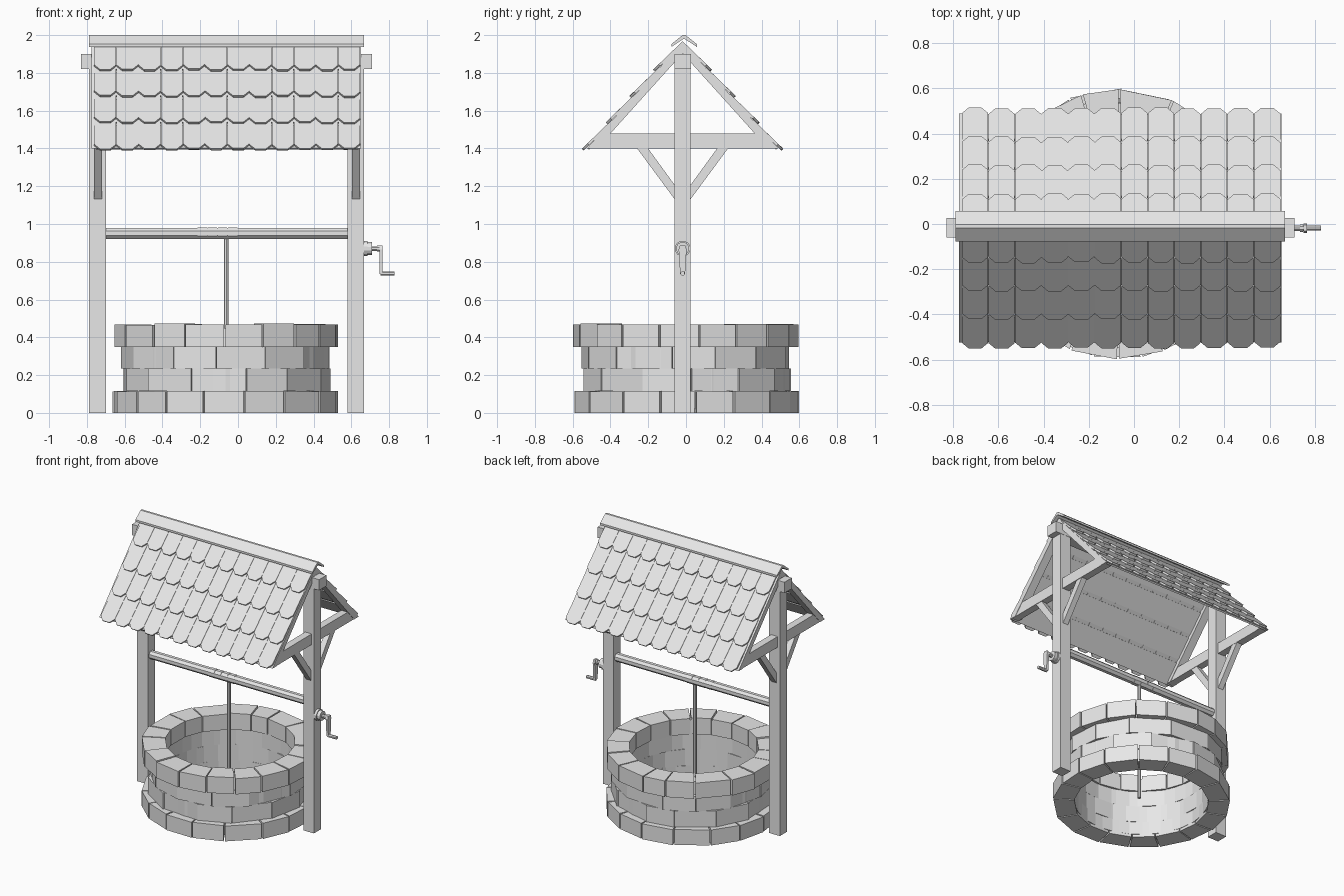
import bpy, bmesh, math, random
from mathutils import Vector

if "Cube" in bpy.data.objects:
    bpy.data.objects.remove(bpy.data.objects["Cube"])

random.seed(4)
mat = bpy.data.materials.new("plain grey")
mat.diffuse_color = (0.8, 0.8, 0.8, 1)
mat.use_nodes = True
mat.node_tree.nodes["Principled BSDF"].inputs["Base Color"].default_value = mat.diffuse_color
CX, CY = -0.065, -0.018          # centre of well ring in x, centre of frame in y


def finish(name, bm):
    bmesh.ops.recalc_face_normals(bm, faces=bm.faces)
    me = bpy.data.meshes.new(name)
    bm.to_mesh(me)
    bm.free()
    me.materials.append(mat)
    ob = bpy.data.objects.new(name, me)
    bpy.context.collection.objects.link(ob)
    return ob


def prism(bm, pts, vec):
    """Extrude a closed 3D outline along vec."""
    a = [bm.verts.new(p) for p in pts]
    b = [bm.verts.new(Vector(p) + Vector(vec)) for p in pts]
    n = len(a)
    bm.faces.new(a)
    bm.faces.new(b[::-1])
    for i in range(n):
        bm.faces.new((a[i], b[i], b[(i + 1) % n], a[(i + 1) % n]))


def box(bm, x0, x1, y0, y1, z0, z1):
    prism(bm, [(x0, y0, z0), (x1, y0, z0), (x1, y1, z0), (x0, y1, z0)], (0, 0, z1 - z0))


def rod(bm, x0, x1, y, z, r, n, turn=0.5):
    """Cylinder along x."""
    ang = [2 * math.pi * (i + turn) / n for i in range(n)]
    prism(bm, [(x0, y + r * math.cos(a), z + r * math.sin(a)) for a in ang], (x1 - x0, 0, 0))


def ring_pt(r, a, z):
    return (CX + r * math.cos(a), r * math.sin(a), z)


def course(bm, count, r0, r1, z0, z1, turn, gap, wob_r, wob_z):
    """One ring of wedge stones with slightly uneven widths and heights."""
    step = 2 * math.pi / count
    cuts = [(i + turn + random.uniform(-0.13, 0.13)) * step for i in range(count)]
    cuts.append(cuts[0] + 2 * math.pi)
    for a, b in zip(cuts, cuts[1:]):
        a, b = a + gap, b - gap
        ro, h = r1 - random.uniform(0, wob_r), z1 - random.uniform(0, wob_z)
        prism(bm, [ring_pt(r0, a, z0), ring_pt(ro, a, z0),
                   ring_pt(ro, b, z0), ring_pt(r0, b, z0)], (0, 0, h - z0))


# stone courses
bm = bmesh.new()
course(bm, 17, 0.455, 0.600, 0.0, 0.117, 0.3, 0.008, 0.008, 0.004)
finish("base_stones", bm)
bm = bmesh.new()
course(bm, 13, 0.46, 0.560, 0.115, 0.235, 0.1, 0.003, 0.012, 0.0)
course(bm, 13, 0.46, 0.560, 0.235, 0.352, 0.6, 0.003, 0.012, 0.0)
finish("wall_stones", bm)
bm = bmesh.new()
course(bm, 18, 0.44, 0.600, 0.35, 0.474, 0.4, 0.008, 0.008, 0.008)
finish("rim_stones", bm)

# mortar core: an open tube behind the stones
bm = bmesh.new()
N = 24
loops = []
for r, z in [(0.452, 0.02), (0.535, 0.02), (0.535, 0.45), (0.452, 0.45)]:
    loops.append([bm.verts.new(ring_pt(r, 2 * math.pi * i / N, z)) for i in range(N)])
for k in range(4):
    p, q = loops[k], loops[(k + 1) % 4]
    for i in range(N):
        j = (i + 1) % N
        bm.faces.new((p[i], p[j], q[j], q[i]))
finish("mortar_core", bm)

# posts and ridge beam
bm = bmesh.new()
for x0, x1 in [(-0.79, -0.70), (0.58, 0.667)]:
    box(bm, x0, x1, -0.06, 0.025, 0, 1.83)
finish("posts", bm)
bm = bmesh.new()
box(bm, -0.83, 0.71, -0.06, 0.027, 1.82, 1.90)
finish("ridge_beam", bm)

# roof slope frame: d runs down the slope, n is the outward normal
SL = math.radians(48)
APEX = 1.987


def slope(side, x, d, n):
    return (x, CY + side * (d * math.cos(SL) + n * math.sin(SL)),
            APEX - d * math.sin(SL) + n * math.cos(SL))


def off_at(z, n):
    """Sideways distance from the ridge of the slope line at height z, depth n."""
    return (APEX + n / math.cos(SL) - z) / math.tan(SL)


# gable frames: rafters, tie beams, braces
raf, tie, bra = bmesh.new(), bmesh.new(), bmesh.new()
for x0, x1, b0, b1 in [(-0.775, -0.715, -0.762, -0.72), (0.592, 0.652, 0.603, 0.645)]:
    for s in (-1, 1):
        outer, inner = -0.016, -0.056
        pts = [(off_at(1.40, outer), 1.40), (0, APEX + outer / math.cos(SL)),
               (0, APEX + inner / math.cos(SL)), (off_at(1.40, inner), 1.40)]
        prism(raf, [(x0, CY + s * o, z) for o, z in pts], (x1 - x0, 0, 0))
        pts = [(0.19, 1.41), (0.248, 1.41), (0.03, 1.115), (0.03, 1.19)]
        prism(bra, [(b0, CY + s * o, z) for o, z in pts], (b1 - b0, 0, 0))
    w0, w1 = off_at(1.40, -0.03), off_at(1.48, -0.03)
    prism(tie, [(x0 + 0.003, CY - w0, 1.40), (x0 + 0.003, CY + w0, 1.40),
                (x0 + 0.003, CY + w1, 1.48), (x0 + 0.003, CY - w1, 1.48)],
          (x1 - x0 - 0.006, 0, 0))
finish("rafters", raf)
finish("tie_beams", tie)
finish("braces", bra)

# roof boards and shingles
boards, tiles = bmesh.new(), bmesh.new()
X0, X1, COLS = -0.762, 0.648, 12
W = (X1 - X0) / COLS
ROW = 0.188
for s in (-1, 1):
    for r in range(4):
        tip = 0.792 - r * ROW
        top = max(tip - 0.215, 0.015)
        # board under each row
        pts = [slope(s, X0 + 0.01, d, n) for d, n in
               [(tip - ROW + 0.005, -0.030), (tip - 0.02, -0.030),
                (tip - 0.02, -0.018), (tip - ROW + 0.005, -0.018)]]
        prism(boards, pts, (X1 - X0 - 0.02, 0, 0))
        # tiles with clipped lower corners, tilted to overlap the row below
        for c in range(COLS):
            a, b = X0 + c * W + 0.0008, X0 + (c + 1) * W - 0.0008
            t = tip + random.uniform(-0.005, 0.004)
            outline = [(a, top), (b, top), (b, t - 0.034), (b - 0.03, t),
                       (a + 0.03, t), (a, t - 0.034)]
            lift = lambda d: -0.013 + 0.015 * (d - top) / (t - top)
            pts = [slope(s, x, d, lift(d)) for x, d in outline]
            down = Vector(slope(s, 0, 0, -0.013)) - Vector(slope(s, 0, 0, 0))
            prism(tiles, pts, down)
finish("roof_boards", boards)
finish("shingles", tiles)

# ridge cap: folded board
bm = bmesh.new()
cap = [(-0.068, 1.937), (-0.068, 1.952), (-0.008, 2.0), (0.008, 2.0), (0.068, 1.952),
       (0.068, 1.937), (0, 1.982)]
prism(bm, [(-0.79, CY + 0.008 + o, z) for o, z in cap], (1.457, 0, 0))
finish("ridge_cap", bm)

# windlass, rope coil and hanging rope
bm = bmesh.new()
rod(bm, -0.71, 0.59, CY, 0.95, 0.031, 8)
finish("windlass", bm)
bm = bmesh.new()
for i in range(4):
    x = -0.215 + i * 0.054
    rod(bm, x, x + 0.05, CY, 0.95, 0.033, 8)
finish("rope_coil", bm)
bm = bmesh.new()
prism(bm, [(-0.062 + 0.013 * math.cos(i * math.pi / 4), CY + 0.013 * math.sin(i * math.pi / 4), 0.05)
           for i in range(8)], (0, 0, 0.88))
finish("rope", bm)

# crank: hub, shaft, collar, arm, handle
bm = bmesh.new()
rod(bm, 0.66, 0.685, CY, 0.87, 0.042, 12)
rod(bm, 0.685, 0.71, CY, 0.87, 0.035, 12)
rod(bm, 0.70, 0.765, CY, 0.87, 0.013, 8)
rod(bm, 0.735, 0.748, CY, 0.87, 0.018, 8)
arm = [(-0.013, 0.735), (0.013, 0.735), (0.021, 0.865), (0.014, 0.887), (-0.014, 0.887), (-0.021, 0.865)]
prism(bm, [(0.75, CY + o, z) for o, z in arm], (0.016, 0, 0))
rod(bm, 0.755, 0.828, CY, 0.738, 0.012, 8)
finish("crank", bm)
